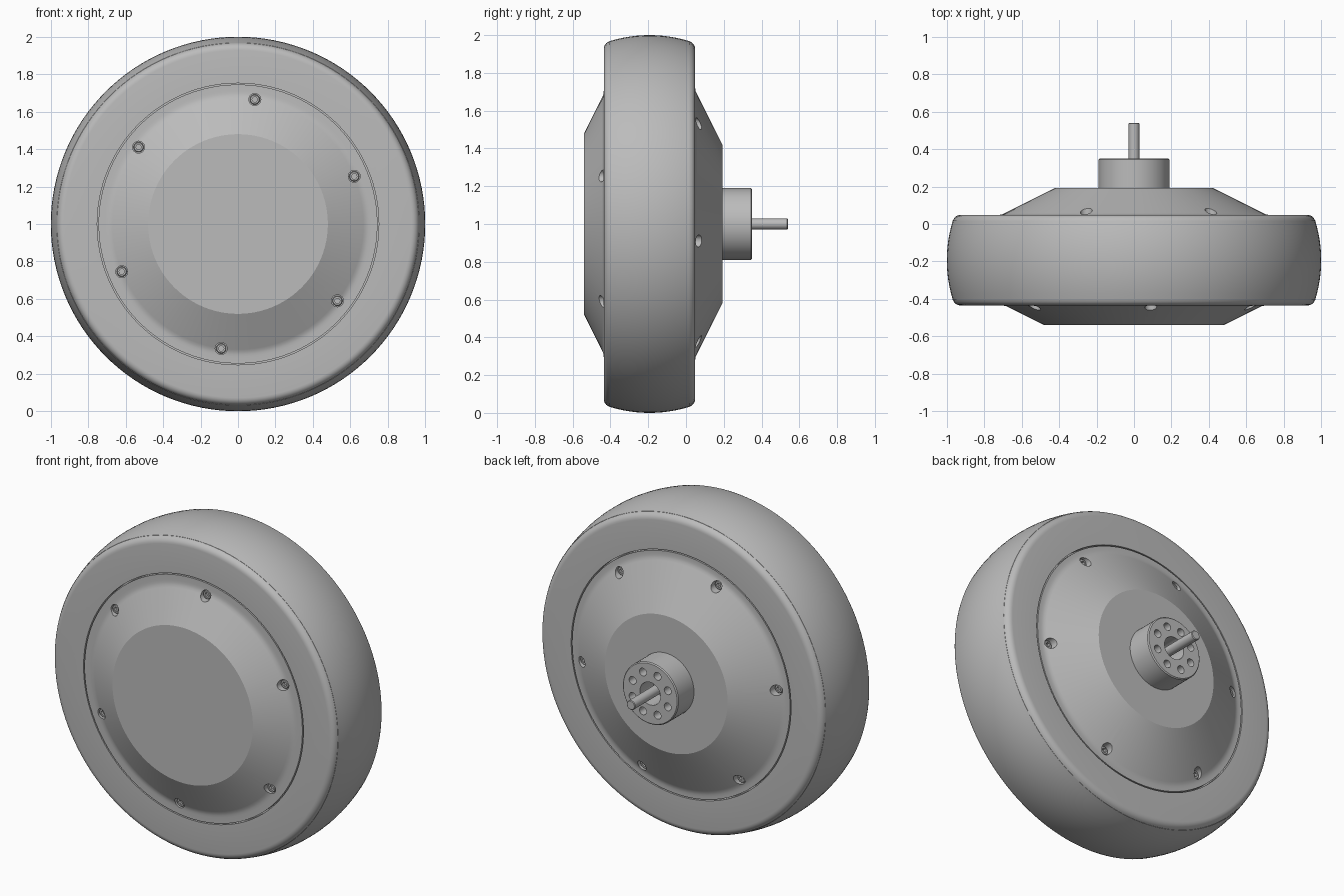
import bpy, bmesh, math
from mathutils import Vector

cube = bpy.data.objects.get("Cube")
if cube:
    bpy.data.objects.remove(cube, do_unlink=True)

AXIS_Z = 1.0                     # height of the wheel axle
FRONT, BACK = -0.435, 0.048      # side faces of the tyre

grey = bpy.data.materials.new("plain grey")
grey.use_nodes = True
grey.diffuse_color = (0.5, 0.5, 0.5, 1)
grey.node_tree.nodes["Principled BSDF"].inputs["Base Color"].default_value = (0.5, 0.5, 0.5, 1)


def add_lathe(bm, profile, segs, centre=(0, 0), closed=False, turn=0.0):
    """Spin (radius, y) points about the y direction through centre (x, z)."""
    rings = []
    for r, y in profile:
        n = segs if r > 0 else 1
        rings.append([bm.verts.new((
            centre[0] + r * math.cos(turn + math.tau * i / segs), y,
            centre[1] + r * math.sin(turn + math.tau * i / segs))) for i in range(n)])
    pairs = list(zip(rings, rings[1:]))
    if closed:
        pairs.append((rings[-1], rings[0]))
    for a, b in pairs:
        for i in range(segs):
            j = (i + 1) % segs
            quad = [a[i % len(a)], a[j % len(a)], b[j % len(b)], b[i % len(b)]]
            bm.faces.new(list(dict.fromkeys(quad)))


def finish(name, bm):
    bmesh.ops.recalc_face_normals(bm, faces=bm.faces[:])
    mesh = bpy.data.meshes.new(name)
    bm.to_mesh(mesh)
    bm.free()
    mesh.materials.append(grey)
    ob = bpy.data.objects.new(name, mesh)
    ob.location = (0, 0, AXIS_Z)
    bpy.context.collection.objects.link(ob)
    return ob


def lathe(name, profile, segs, closed=False):
    bm = bmesh.new()
    add_lathe(bm, profile, segs, closed=closed)
    return finish(name, bm)


def select(ob):
    bpy.ops.object.select_all(action='DESELECT')
    ob.select_set(True)
    bpy.context.view_layer.objects.active = ob


def drill(ob, holes):
    """Cut cylinders given as (centre, radius, y0, y1, sides)."""
    bm = bmesh.new()
    for centre, r, y0, y1, sides in holes:
        add_lathe(bm, [(0, y0), (r, y0), (r, y1), (0, y1)], sides, centre)
    cutter = finish("drill", bm)
    cutter.hide_render = True
    mod = ob.modifiers.new("holes", 'BOOLEAN')
    mod.object, mod.operation, mod.solver = cutter, 'DIFFERENCE', 'EXACT'
    select(ob)
    bpy.ops.object.modifier_apply(modifier=mod.name)
    bpy.data.objects.remove(cutter, do_unlink=True)


def smooth(ob):
    select(ob)
    bpy.ops.object.shade_smooth_by_angle(angle=math.radians(20))


def circle(radius, count, start):
    return [(radius * math.cos(math.radians(start + 360 * i / count)),
             radius * math.sin(math.radians(start + 360 * i / count))) for i in range(count)]


# Tyre: crowned tread, rounded shoulders, flat side walls
mid, half = (FRONT + BACK) / 2, (BACK - FRONT) / 2
fillet = 0.04
tread = []
for i in range(13):
    t = -1 + i / 6
    tread.append((1 - 0.032 * t * t, mid + t * (half - fillet * 0.75)))
shoulder = []
for i in range(7):
    a = math.radians(90 - 15 * i)
    shoulder.append((0.928 + fillet * math.cos(a), half - fillet + fillet * math.sin(a)))
shoulder = shoulder[:6]
front_side = [(r, mid - d) for r, d in shoulder]
back_side = [(r, mid + d) for r, d in reversed(shoulder)]
tyre = lathe("tyre", [(0.752, FRONT)] + front_side + tread + back_side + [(0.752, BACK)],
             128, closed=True)
smooth(tyre)

# Motor core behind the seam between tyre and covers
core = lathe("motor_core", [(0, -0.40), (0.76, -0.40), (0.76, 0.015), (0, 0.015)], 96)
smooth(core)


def cover(name, face, out, foot, top_r, height, start):
    """Dished side cover with six counterbored socket screws."""
    slope = height / (foot - top_r)
    blend = [(foot + 0.02, 0), (foot + 0.007, 0.1), (foot - 0.007, 0.35), (foot - 0.02, 1)]
    profile = [(0, face - out * 0.06), (0.745, face - out * 0.06), (0.745, face)]
    profile += [(r, face + out * k * 0.02 * slope) for r, k in blend]
    profile += [(top_r, face + out * height), (0, face + out * height)]
    ob = lathe(name, profile, 96)
    spots = circle(0.671, 6, start)
    ends = sorted((face - out * 0.028, face + out * 0.2))
    drill(ob, [(p, 0.032, *ends, 24) for p in spots])
    smooth(ob)

    base, head = face - out * 0.035, face - out * 0.003
    screw = lathe(name + "_screw", [(0, base), (0.027, base), (0.027, head - out * 0.004),
                                    (0.023, head), (0, head)], 24)
    ends = sorted((head - out * 0.018, head + out * 0.02))
    drill(screw, [((0, 0), 0.015, *ends, 6)])
    smooth(screw)
    for i, (x, z) in enumerate(spots):
        piece = screw if i == 0 else screw.copy()
        if i:
            bpy.context.collection.objects.link(piece)
        piece.location = Vector((x, 0, AXIS_Z + z))


cover("front_cover", FRONT, -1, 0.69, 0.48, 0.105, 82.3)
cover("back_cover", BACK, 1, 0.71, 0.42, 0.145, 52.3)

# Mounting hub with a ring of bolt holes and a central bore
hub = lathe("hub", [(0, 0.16), (0.19, 0.16), (0.19, 0.344), (0.184, 0.35), (0, 0.35)], 64)
drill(hub, [((0, 0), 0.07, 0.22, 0.4, 32)]
      + [(p, 0.024, 0.26, 0.4, 20) for p in circle(0.13, 8, 22.5)])
smooth(hub)

# Axle shaft
shaft = lathe("shaft", [(0, 0.2), (0.029, 0.2), (0.029, 0.536), (0.025, 0.54), (0, 0.54)], 32)
smooth(shaft)
